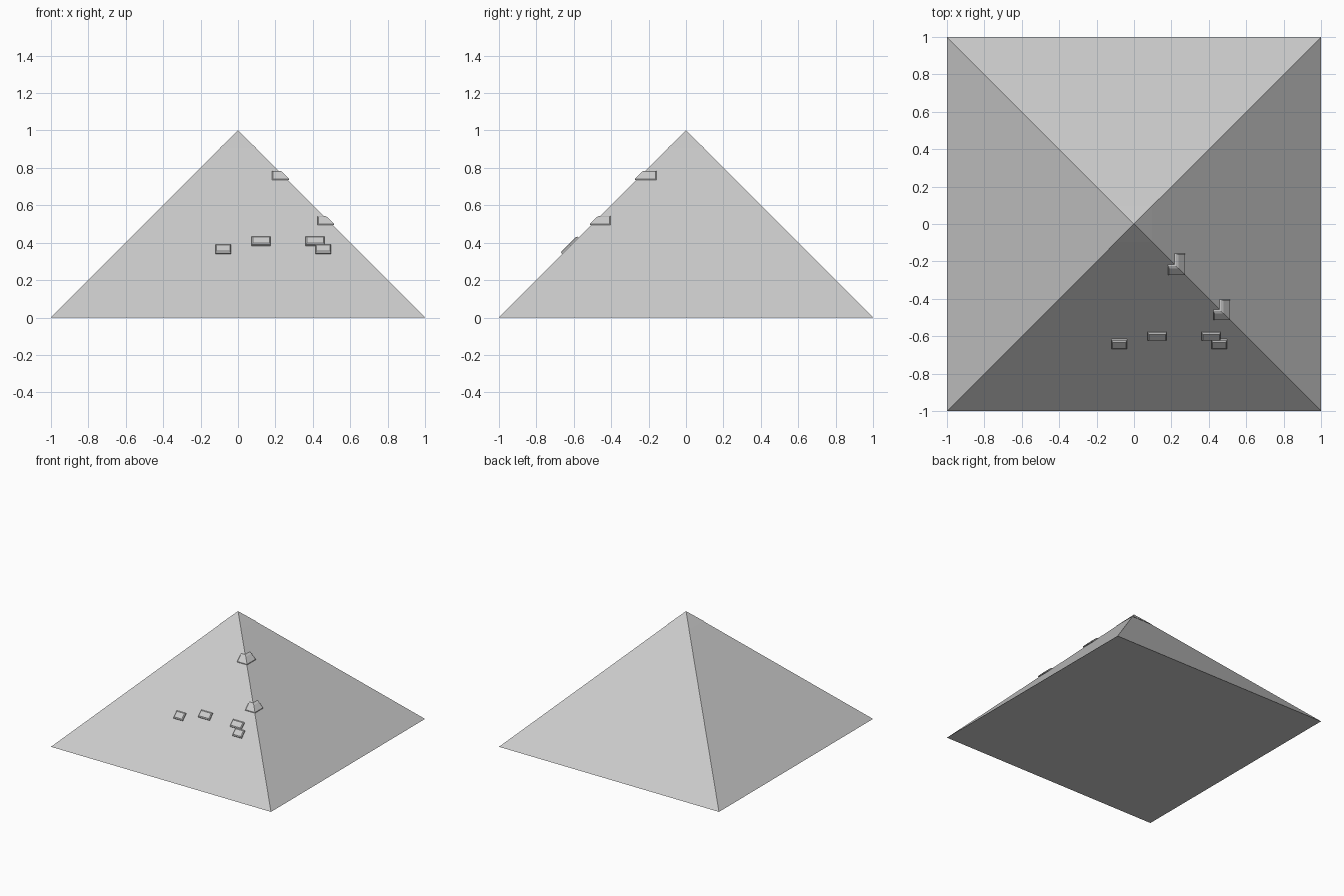
import bpy

if "Cube" in bpy.data.objects:
    bpy.data.objects.remove(bpy.data.objects["Cube"])

CUT = 0.907                                   # height of the capstone joint
LAYERS = [(-0.02, 0), (0.009, 0), (0.015, 0.006)]   # (outward offset, edge inset)


def make(name, verts, faces):
    me = bpy.data.meshes.new(name)
    me.from_pydata(verts, [], faces)
    me.update()
    ob = bpy.data.objects.new(name, me)
    bpy.context.collection.objects.link(ob)
    return ob


def square(h, z):
    return [(-h, -h, z), (h, -h, z), (h, h, z), (-h, h, z)]


def loft(name, rings, caps):
    """Join matching rings with quads; caps index the ring's corners."""
    n = len(rings[0])
    faces = [(k * n + i, k * n + (i + 1) % n, (k + 1) * n + (i + 1) % n, (k + 1) * n + i)
             for k in range(len(rings) - 1) for i in range(n)]
    last = (len(rings) - 1) * n
    faces += [tuple(reversed(c)) for c in caps]
    faces += [tuple(last + i for i in c) for c in caps]
    return make(name, [v for r in rings for v in r], faces)


def face_block(name, x0, x1, z0, z1):
    """Chamfered stone standing out square to the front slope."""
    rings = []
    for d, e in LAYERS:
        s = d * 0.7071
        def p(x, z):
            return (x, -(1 - z) - s, z + s)
        rings.append([p(x0 + e, z0 + e), p(x1 - e, z0 + e), p(x1 - e, z1 - e), p(x0 + e, z1 - e)])
    loft(name, rings, [(0, 1, 2, 3)])


def corner_block(name, x0, y1, z0, z1):
    """Chamfered stone wrapping the front right ridge."""
    rings = []
    for d, e in LAYERS:
        lo, hi = z0 + e, z1 - e
        a, b = 1 - lo + d, 1 - hi + d
        rings.append([(x0 + e, -a, lo), (a, -a, lo), (a, y1 - e, lo),
                      (b, y1 - e, hi), (b, -b, hi), (x0 + e, -b, hi)])
    loft(name, rings, [(0, 1, 4, 5), (1, 2, 3, 4)])


# Main body and capstone
loft("pyramid_body", [square(1, 0), square(1 - CUT, CUT)], [(0, 1, 2, 3)])
h = 1 - CUT + 0.003
make("capstone", square(h, CUT) + [(0, 0, 1)],
     [(3, 2, 1, 0), (0, 1, 4), (1, 2, 4), (2, 3, 4), (3, 0, 4)])

# Raised stones on the front face
for i, b in enumerate([(-0.12, -0.038, 0.339, 0.384), (0.073, 0.175, 0.383, 0.426),
                       (0.362, 0.463, 0.383, 0.426), (0.415, 0.497, 0.339, 0.384)]):
    face_block(f"face_stone_{i + 1}", *b)

# Raised stones on the ridge
corner_block("ridge_stone_upper", 0.182, -0.158, 0.735, 0.784)
corner_block("ridge_stone_lower", 0.424, -0.404, 0.495, 0.543)
